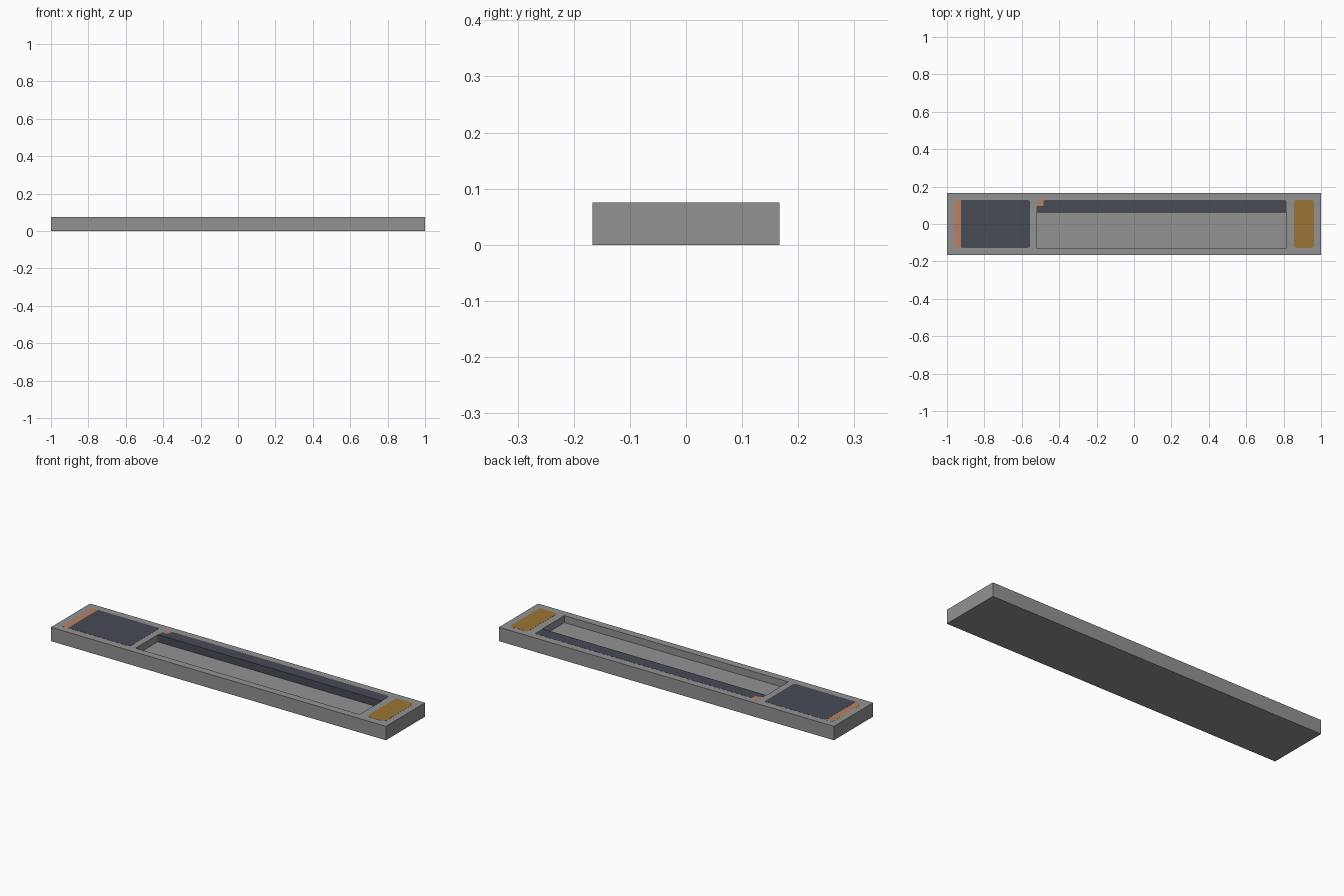
import bpy
import bmesh

if "Cube" in bpy.data.objects:
    bpy.data.objects.remove(bpy.data.objects["Cube"], do_unlink=True)

TOP = 0.075
FLOOR = 0.037
BACK, FRONT = 0.128, -0.127


def material(name, rgb):
    m = bpy.data.materials.new(name)
    m.use_nodes = True
    m.diffuse_color = (*rgb, 1)
    m.node_tree.nodes["Principled BSDF"].inputs["Base Color"].default_value = (*rgb, 1)
    return m


grey = material("grey", (0.29, 0.29, 0.29))
slate = material("dark slate", (0.063, 0.07, 0.09))
gold = material("ochre gold", (0.33, 0.175, 0.034))
copper = material("copper orange", (0.47, 0.22, 0.125))


def prism(name, outline, z0, z1, mat, radius=0.0):
    """Extrude an outline upwards and round its upright edges."""
    bm = bmesh.new()
    face = bm.faces.new([bm.verts.new((x, y, z0)) for x, y in outline])
    new = bmesh.ops.extrude_face_region(bm, geom=[face])["geom"]
    for v in new:
        if isinstance(v, bmesh.types.BMVert):
            v.co.z = z1
    if radius:
        upright = [e for e in bm.edges
                   if abs(e.verts[0].co.z - e.verts[1].co.z) > 1e-5]
        bmesh.ops.bevel(bm, geom=upright, offset=radius, segments=4,
                        profile=0.5, affect="EDGES")
    bmesh.ops.recalc_face_normals(bm, faces=bm.faces)
    mesh = bpy.data.meshes.new(name)
    bm.to_mesh(mesh)
    bm.free()
    mesh.materials.append(mat)
    ob = bpy.data.objects.new(name, mesh)
    bpy.context.collection.objects.link(ob)
    return ob


def rect(x0, x1, y0, y1):
    return [(x0, y0), (x1, y0), (x1, y1), (x0, y1)]


# Body with a long open pocket
body = prism("body", rect(-1, 1, -0.167, 0.167), 0, TOP, grey)
cutter = prism("pocket_cutter", rect(-0.522, 0.815, FRONT, 0.064), FLOOR, 0.2, grey)
cut = body.modifiers.new("pocket", "BOOLEAN")
cut.operation = "DIFFERENCE"
cut.solver = "EXACT"
cut.object = cutter
bpy.context.view_layer.objects.active = body
body.select_set(True)
bpy.ops.object.modifier_apply(modifier="pocket")
bpy.data.objects.remove(cutter, do_unlink=True)

# Flush inlays at both ends
LOW, HIGH = TOP - 0.004, TOP + 0.0006
prism("left_end_edge_inlay", rect(-0.963, -0.9, FRONT, BACK), LOW, HIGH - 0.0003, copper, 0.01)
prism("end_panel_inlay", rect(-0.926, -0.557, FRONT, BACK), LOW, HIGH, slate, 0.008)
prism("gold_inlay", rect(0.855, 0.963, FRONT, BACK), LOW, HIGH, gold, 0.013)

# Dark strip lining the back of the pocket, notched around a small corner piece
strip = [(-0.521, 0.061), (0.815, 0.061), (0.815, BACK),
         (-0.484, BACK), (-0.484, 0.096), (-0.521, 0.096)]
prism("pocket_strip", strip, FLOOR, HIGH, slate, 0.008)
prism("strip_corner_inlay", rect(-0.521, -0.47, 0.08, BACK), LOW, HIGH - 0.0003, copper, 0.008)
